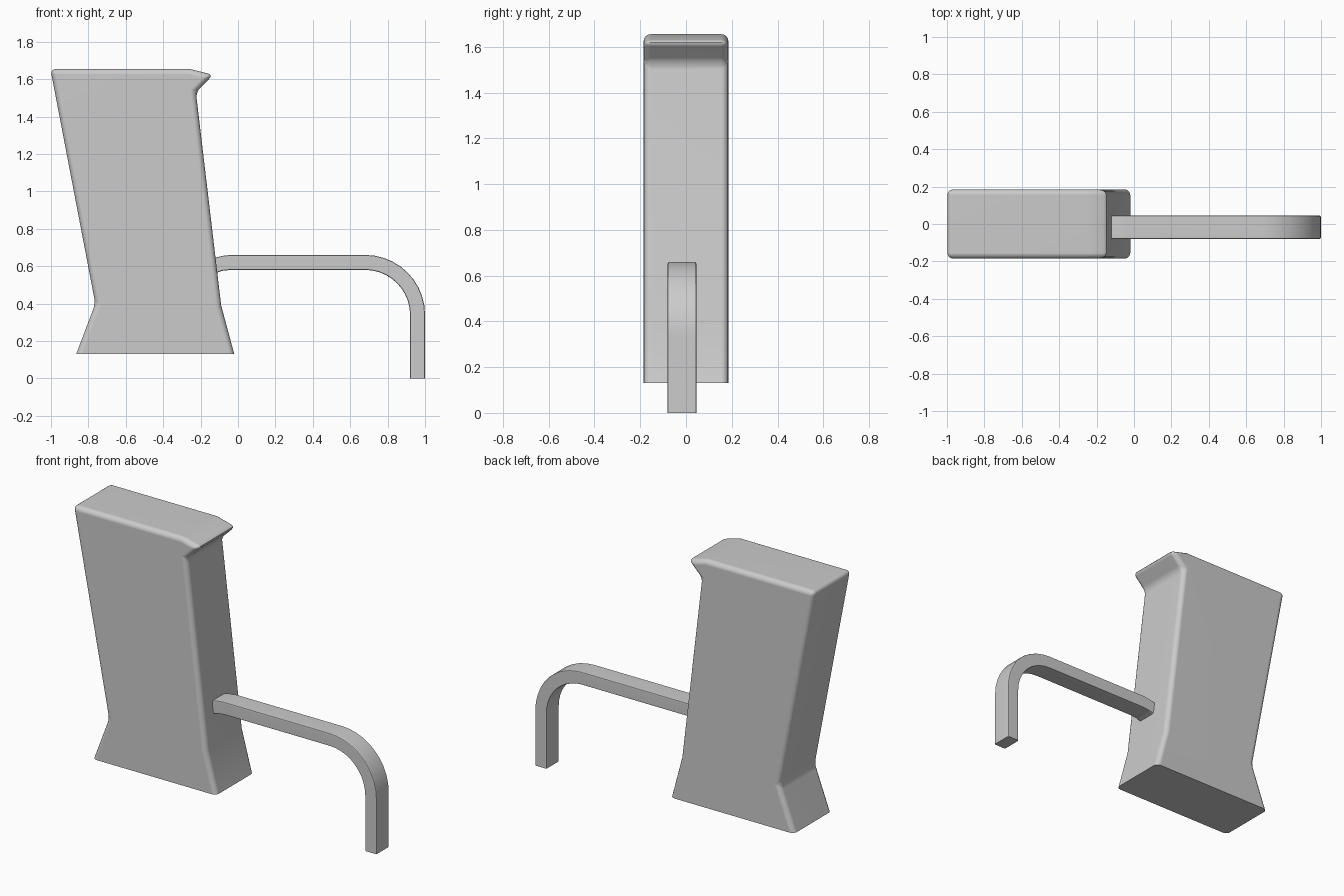
import bpy, bmesh, math

if "Cube" in bpy.data.objects:
    bpy.data.objects.remove(bpy.data.objects["Cube"])

gray = bpy.data.materials.new("plain gray")
gray.diffuse_color = (0.6, 0.6, 0.6, 1)
gray.use_nodes = True
gray.node_tree.nodes["Principled BSDF"].inputs["Base Color"].default_value = gray.diffuse_color


def prism(name, pts, y0, y1, bevel, segs, open_edges, cross):
    """Extrude an xz outline along y, then round its rim.
    open_edges: outline edges left sharp; cross: outline corners rounded across y."""
    bm = bmesh.new()
    n = len(pts)
    a = [bm.verts.new((x, y0, z)) for x, z in pts]
    b = [bm.verts.new((x, y1, z)) for x, z in pts]
    bm.faces.new(a)
    bm.faces.new(b[::-1])
    for i in range(n):
        j = (i + 1) % n
        bm.faces.new((a[j], a[i], b[i], b[j]))
    bmesh.ops.recalc_face_normals(bm, faces=bm.faces[:])
    edges = [bm.edges.get((r[i], r[(i + 1) % n]))
             for r in (a, b) for i in range(n) if i not in open_edges]
    edges += [bm.edges.get((a[i], b[i])) for i in cross]
    bmesh.ops.bevel(bm, geom=edges, offset=bevel, segments=segs, profile=0.5,
                    affect='EDGES', clamp_overlap=True)
    bmesh.ops.recalc_face_normals(bm, faces=bm.faces[:])
    me = bpy.data.meshes.new(name)
    bm.to_mesh(me)
    bm.free()
    me.materials.append(gray)
    ob = bpy.data.objects.new(name, me)
    bpy.context.collection.objects.link(ob)
    bpy.ops.object.select_all(action='DESELECT')
    ob.select_set(True)
    bpy.context.view_layer.objects.active = ob
    bpy.ops.object.shade_smooth_by_angle(angle=math.radians(35))
    wn = ob.modifiers.new("weighted normals", 'WEIGHTED_NORMAL')
    wn.keep_sharp = True
    return ob


# Leaning block with a flared foot and a lip at the top
body = [(-0.865, 0.13), (-0.02, 0.13), (-0.09, 0.39), (-0.225, 1.53),
        (-0.133, 1.623), (-0.26, 1.655), (-1.003, 1.655), (-0.763, 0.40)]
prism("body", body, -0.185, 0.185, 0.03, 4, {0}, [3, 4, 6, 7])

# Bent arm: short root, straight run, quarter bend, drop to the ground
cx, cz, steps = 0.68, 0.34, 10


def bend(r):
    return [(cx + r * math.sin(t), cz + r * math.cos(t))
            for t in (math.pi / 2 * i / steps for i in range(steps + 1))]


top = [(-0.13, 0.643), (-0.085, 0.655), (-0.04, 0.66)] + bend(0.32) + [(1.0, 0)]
under = [(-0.12, 0.563), (-0.085, 0.575), (-0.04, 0.58)] + bend(0.24) + [(0.92, 0)]
arm = top + under[::-1]
prism("arm", arm, -0.08, 0.045, 0.008, 2, {len(top) - 1, len(arm) - 1}, [])
